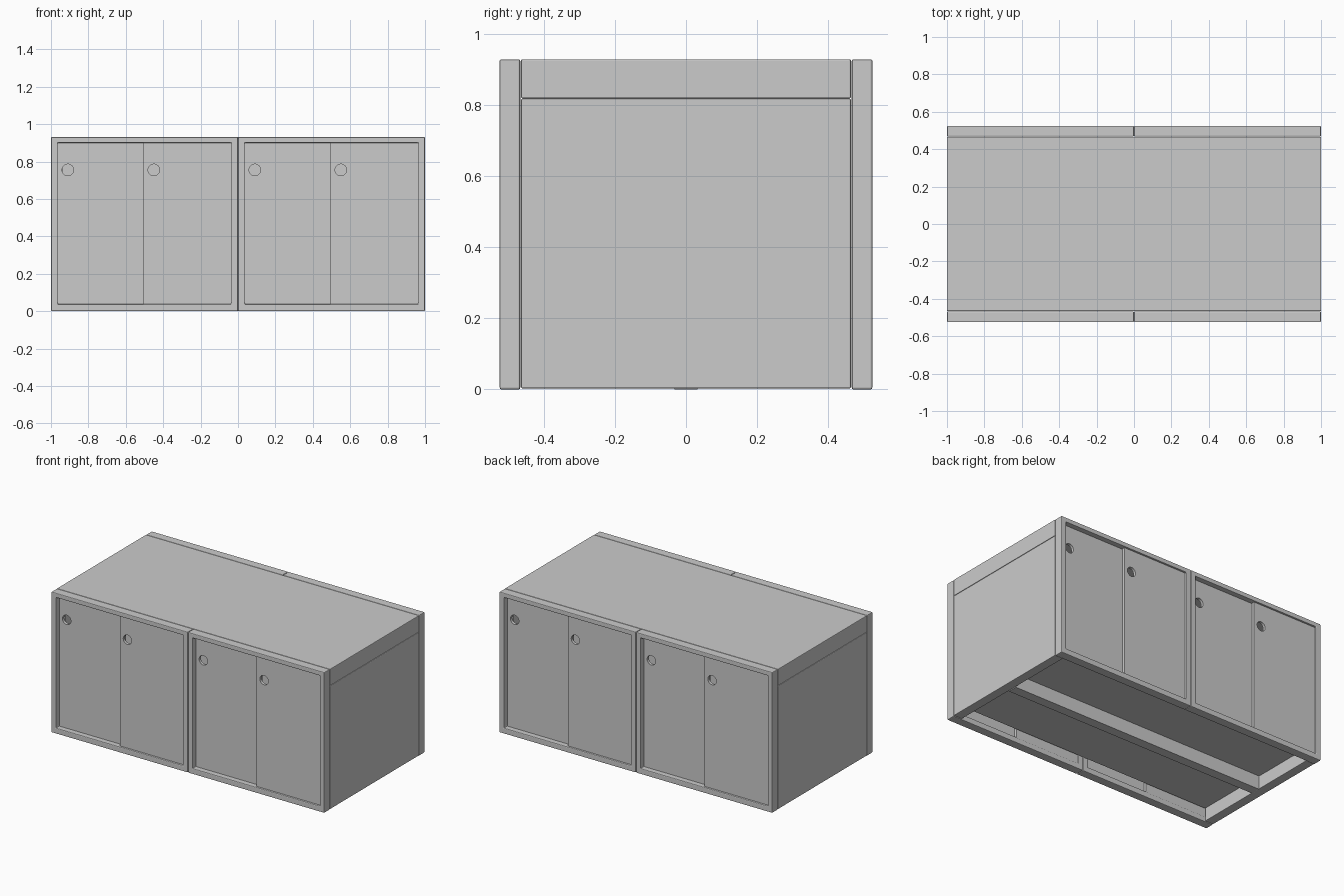
import bpy, bmesh
from math import pi
from mathutils import Matrix

if "Cube" in bpy.data.objects:
    bpy.data.objects.remove(bpy.data.objects["Cube"])

H, HALF_D = 0.93, 0.525      # height, half depth
FRAME_T = 0.058              # door frame thickness
BODY_Y = HALF_D - FRAME_T - 0.002


def add_object(name, bm):
    bmesh.ops.recalc_face_normals(bm, faces=bm.faces)
    mesh = bpy.data.meshes.new(name)
    bm.to_mesh(mesh)
    bm.free()
    ob = bpy.data.objects.new(name, mesh)
    bpy.context.collection.objects.link(ob)
    return ob


def bevel(ob, width):
    mod = ob.modifiers.new("soft_edges", 'BEVEL')
    mod.width, mod.segments, mod.limit_method = width, 2, 'ANGLE'


def box(name, x, y, z, soft=0.0):
    bm = bmesh.new()
    bmesh.ops.create_cube(bm, size=1)
    for v in bm.verts:
        v.co = [lo + (c + 0.5) * (hi - lo) for c, (lo, hi) in zip(v.co, (x, y, z))]
    ob = add_object(name, bm)
    if soft:
        bevel(ob, soft)
    return ob


def frame(name, x, y, z, ix, iz):
    """Rectangular ring: outer x/z, opening ix/iz, from y[0] to y[1]."""
    bm = bmesh.new()
    rings = []
    for yy in y:
        for (x0, x1), (z0, z1) in ((x, z), (ix, iz)):
            rings.append([bm.verts.new((a, yy, b)) for a, b in
                          ((x0, z0), (x1, z0), (x1, z1), (x0, z1))])
    fo, fi, bo, bi = rings
    for a, b in ((fo, fi), (fi, bi), (bi, bo), (bo, fo)):
        for i in range(4):
            j = (i + 1) % 4
            bm.faces.new((a[i], a[j], b[j], b[i]))
    ob = add_object(name, bm)
    bevel(ob, 0.005)
    return ob


def door(name, x, y, hole_x):
    """Sliding door panel with a round finger hole."""
    ob = box(name, x, (y, y + 0.018), (0.032, 0.908))
    bm = bmesh.new()
    bmesh.ops.create_cone(bm, cap_ends=True, segments=32, radius1=0.031, radius2=0.031,
                          depth=0.1, matrix=Matrix.Translation((hole_x, y, 0.755))
                          @ Matrix.Rotation(pi / 2, 4, 'X'))
    cutter = add_object(name + "_hole_cutter", bm)
    cutter.hide_render = True
    cutter.display_type = 'WIRE'
    mod = ob.modifiers.new("finger_hole", 'BOOLEAN')
    mod.operation, mod.solver, mod.object = 'DIFFERENCE', 'EXACT', cutter
    return [ob, cutter]


# carcass: top, sides, raised floor, centre divider
box("top_slab", (-1, 1), (-BODY_Y, BODY_Y), (0.82, H), 0.004)
for side, s in (("left", -1), ("right", 1)):
    box(side + "_side_panel", sorted((s, s * 0.938)), (-BODY_Y, BODY_Y), (0.003, 0.819), 0.004)
box("floor_panel", (-0.938, 0.938), (-BODY_Y, BODY_Y), (0.09, 0.13))
box("centre_divider", (-0.938, 0.938), (-0.032, 0.032), (0.0, 0.82))

# framed pairs of sliding doors; the back is the front turned half round
for face, turn in (("front", 0), ("back", pi)):
    for side, x0 in (("left", -1.0), ("right", 0.0)):
        y0 = -HALF_D
        parts = [frame(f"{face}_{side}_frame", (x0 + 0.001, x0 + 0.999),
                       (y0, y0 + FRAME_T), (0, H),
                       (x0 + 0.036, x0 + 0.964), (0.038, 0.9))]
        parts += door(f"{face}_{side}_inner_door", (x0 + 0.03, x0 + 0.51), y0 + 0.034, x0 + 0.09)
        parts += door(f"{face}_{side}_outer_door", (x0 + 0.495, x0 + 0.97), y0 + 0.012, x0 + 0.55)
        for ob in parts:
            ob.rotation_euler.z = turn
